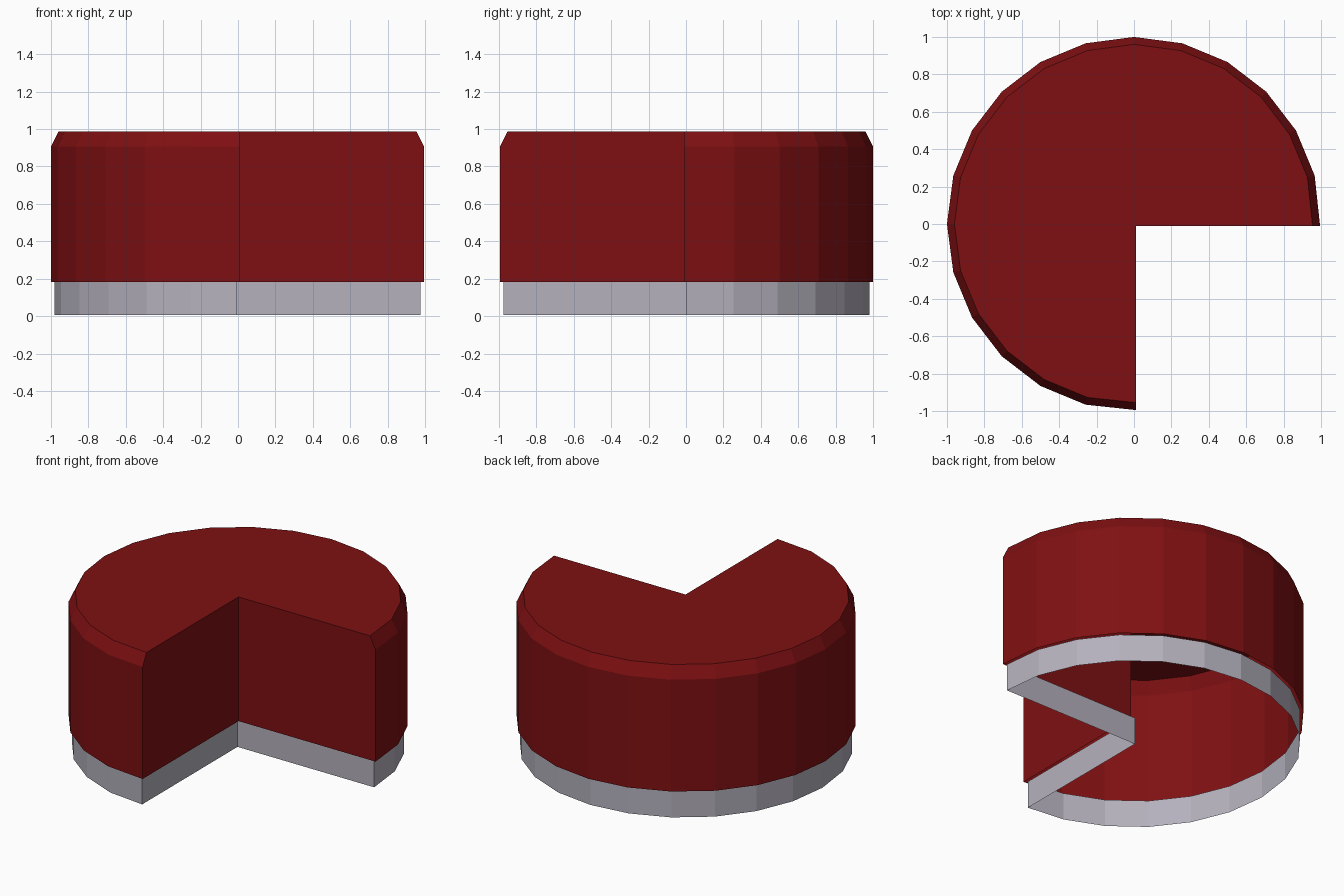
import bpy, bmesh, math

if "Cube" in bpy.data.objects:
    bpy.data.objects.remove(bpy.data.objects["Cube"])


def material(name, rgb):
    m = bpy.data.materials.new(name)
    m.diffuse_color = (*rgb, 1.0)
    m.use_nodes = True
    m.node_tree.nodes["Principled BSDF"].inputs["Base Color"].default_value = m.diffuse_color
    return m


def outline(radius, cx, cy, inset=0.0):
    """Three-quarter 24-sided outline with its notch corner at (cx, cy)."""
    r = radius - inset
    pts = [(r * math.cos(math.radians(a)), r * math.sin(math.radians(a)))
           for a in range(15, 256, 15)]
    end = r - 0.005
    return [(end, cy)] + pts + [(cx, -end), (cx, cy)]


def shell(name, rings, mat, cap):
    """Open shell joining outlines at several heights, optionally capped on top."""
    bm = bmesh.new()
    loops = [[bm.verts.new((x, y, z)) for x, y in pts] for pts, z in rings]
    n = len(loops[0])
    for low, high in zip(loops, loops[1:]):
        for i in range(n):
            j = (i + 1) % n
            bm.faces.new((low[i], low[j], high[j], high[i])) if low[i] != low[j] else None
    if cap:
        bm.faces.new(loops[-1])
    # the corner is shared by every ring, so merge nothing: rings stay distinct
    mesh = bpy.data.meshes.new(name)
    bm.to_mesh(mesh)
    bm.free()
    mesh.materials.append(mat)
    obj = bpy.data.objects.new(name, mesh)
    bpy.context.collection.objects.link(obj)
    return obj


red = material("dark red", (0.21, 0.005, 0.006))
grey = material("light grey", (0.46, 0.44, 0.51))

# Hollow red body with a chamfered rim, open underneath
shell("body", [(outline(1.0, 0.012, -0.012), 0.182),
               (outline(1.0, 0.012, -0.012), 0.907),
               (outline(1.0, 0.012, -0.012, 0.04), 0.987)], red, True)

# Slightly smaller grey base band, open above and below
shell("base_band", [(outline(0.98, -0.005, 0.002), 0.005),
                    (outline(0.98, -0.005, 0.002), 0.182)], grey, False)
